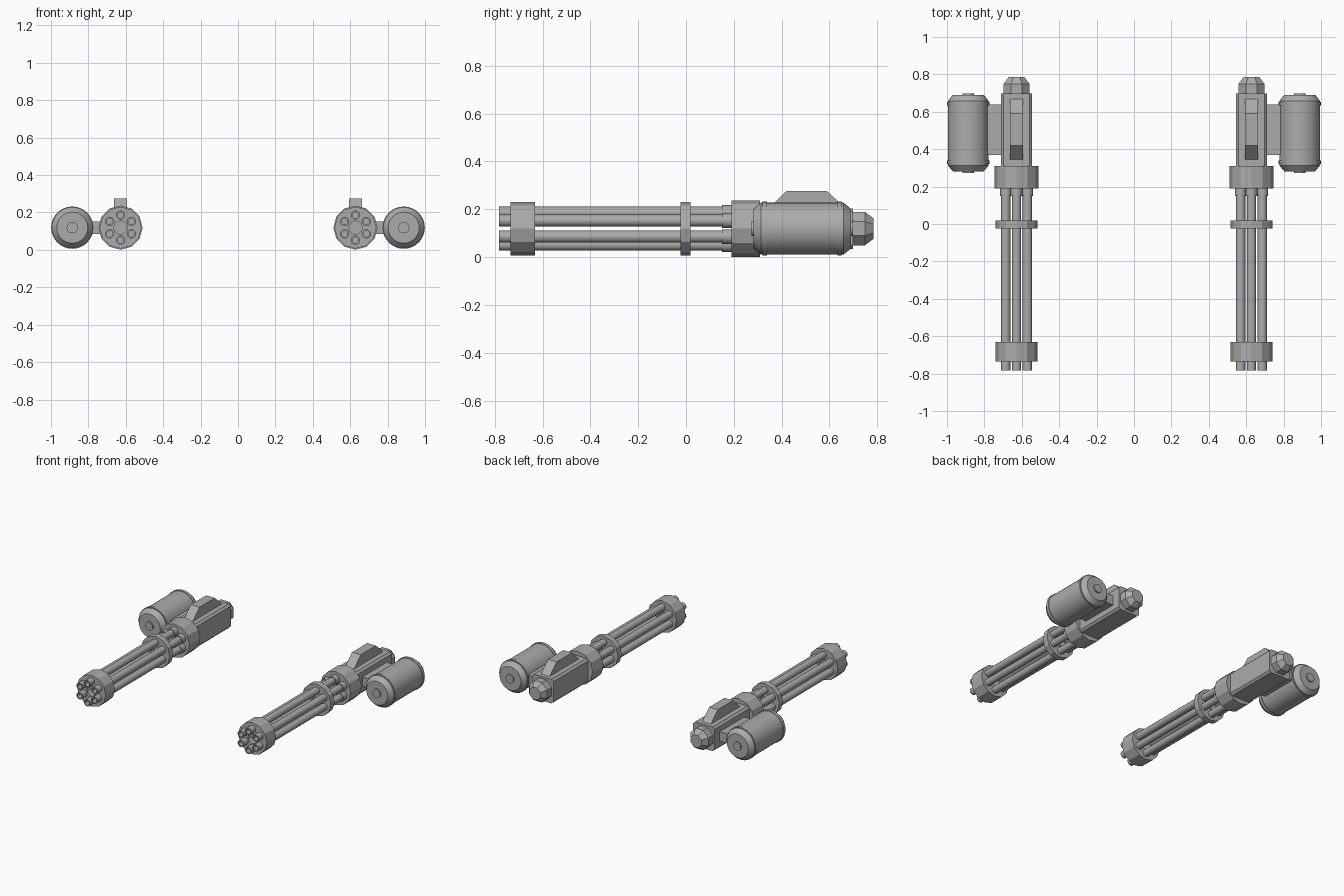
import bpy, bmesh, math
from mathutils import Vector

if "Cube" in bpy.data.objects:
    bpy.data.objects.remove(bpy.data.objects["Cube"])

GUN_X, DRUM_X, ZC = 0.628, 0.886, 0.119

metal = bpy.data.materials.new("gunmetal_grey")
metal.diffuse_color = (0.41, 0.41, 0.41, 1)
metal.use_nodes = True
metal.node_tree.nodes["Principled BSDF"].inputs["Base Color"].default_value = metal.diffuse_color


def finish(bm, name, smooth=0):
    bmesh.ops.remove_doubles(bm, verts=bm.verts, dist=1e-6)
    bmesh.ops.recalc_face_normals(bm, faces=bm.faces)
    me = bpy.data.meshes.new(name)
    bm.to_mesh(me)
    bm.free()
    me.materials.append(metal)
    ob = bpy.data.objects.new(name, me)
    bpy.context.collection.objects.link(ob)
    if smooth:
        bpy.ops.object.select_all(action='DESELECT')
        bpy.context.view_layer.objects.active = ob
        ob.select_set(True)
        bpy.ops.object.shade_smooth_by_angle(angle=math.radians(smooth))
    return ob


def lathe(bm, x, z, profile, sides, turn=0.0, closed=False):
    """Revolve (radius, y) points around an axis along y; closed joins last to first."""
    rings = []
    for r, y in profile:
        if r == 0:
            rings.append([bm.verts.new((x, y, z))] * sides)
            continue
        angles = [turn + 2 * math.pi * i / sides for i in range(sides)]
        rings.append([bm.verts.new((x + r * math.cos(a), y, z + r * math.sin(a))) for a in angles])
    pairs = list(zip(rings, rings[1:])) + ([(rings[-1], rings[0])] if closed else [])
    for a, b in pairs:
        for i in range(sides):
            j = (i + 1) % sides
            bm.faces.new(list(dict.fromkeys((a[i], a[j], b[j], b[i]))))


def box(bm, lo, hi):
    lo, hi = Vector(lo), Vector(hi)
    vs = bmesh.ops.create_cube(bm, size=1)['verts']
    for v in vs:
        v.co = (lo + hi) / 2 + Vector(a * b for a, b in zip(v.co, hi - lo))


def build_gun(s, tag):
    gx, dx = s * GUN_X, s * DRUM_X

    # six hollow barrels and their rear sleeves
    barrels, sleeves = bmesh.new(), bmesh.new()
    for k in range(6):
        a = math.radians(90 + 60 * k)
        x, z = gx + 0.067 * math.cos(a), ZC + 0.067 * math.sin(a)
        lathe(barrels, x, z, [(0, -0.72), (0.017, -0.72), (0.017, -0.783),
                              (0.025, -0.783), (0.025, 0.2), (0, 0.2)], 12)
        lathe(sleeves, x, z, [(0, 0.15), (0.031, 0.15), (0.031, 0.2), (0, 0.2)], 12)
    finish(barrels, "barrels_" + tag, 40)
    finish(sleeves, "barrel_sleeves_" + tag, 40)

    # clamps holding the barrels, open in the middle
    for name, y0, y1 in (("front_clamp_", -0.735, -0.632), ("middle_clamp_", -0.023, 0.018)):
        bm = bmesh.new()
        lathe(bm, gx, ZC, [(0.036, y0), (0.112, y0), (0.112, y1), (0.036, y1)], 12, closed=True)
        finish(bm, name + tag)

    # collar between barrels and body
    bm = bmesh.new()
    lathe(bm, gx, ZC, [(0, 0.19), (0.118, 0.19), (0.118, 0.31), (0, 0.31)], 12)
    finish(bm, "collar_" + tag)

    # body with softened long edges
    bm = bmesh.new()
    box(bm, (gx - 0.083, 0.3, ZC - 0.085), (gx + 0.083, 0.698, ZC + 0.085))
    long_edges = [e for e in bm.edges if abs(e.verts[0].co.y - e.verts[1].co.y) > 0.1]
    bmesh.ops.bevel(bm, geom=long_edges, offset=0.014, segments=1, affect='EDGES')
    finish(bm, "body_" + tag)

    # sloped block on top of the body
    bm = bmesh.new()
    outline = [(0.34, 0.198), (0.42, 0.276), (0.59, 0.276), (0.675, 0.198)]
    face = bm.faces.new([bm.verts.new((gx - 0.034, y, z)) for y, z in outline])
    ext = bmesh.ops.extrude_face_region(bm, geom=[face])['geom']
    for v in ext:
        if isinstance(v, bmesh.types.BMVert):
            v.co.x += 0.068
    finish(bm, "top_block_" + tag)

    # faceted rear cap
    bm = bmesh.new()
    lathe(bm, gx, ZC, [(0, 0.69), (0.076, 0.69), (0.076, 0.748), (0.046, 0.785), (0, 0.785)],
          8, math.pi / 8)
    finish(bm, "rear_cap_" + tag)

    # ammunition drum: half profile mirrored along its length
    mid = 0.486
    half = [(0, 0.213), (0.03, 0.213), (0.03, 0.204), (0.083, 0.204), (0.109, 0.172),
            (0.109, 0.165), (0.113, 0.165), (0.113, 0.147), (0.109, 0.147)]
    profile = [(r, mid - d) for r, d in half] + [(r, mid + d) for r, d in reversed(half)]
    bm = bmesh.new()
    lathe(bm, dx, ZC, profile, 32)
    finish(bm, "ammo_drum_" + tag, 30)

    # feed connector from drum to body
    bm = bmesh.new()
    xs = sorted((s * 0.70, s * 0.80))
    box(bm, (xs[0], 0.37, ZC - 0.034), (xs[1], 0.64, ZC + 0.034))
    finish(bm, "feed_connector_" + tag)


for side, tag in ((-1, "left"), (1, "right")):
    build_gun(side, tag)
